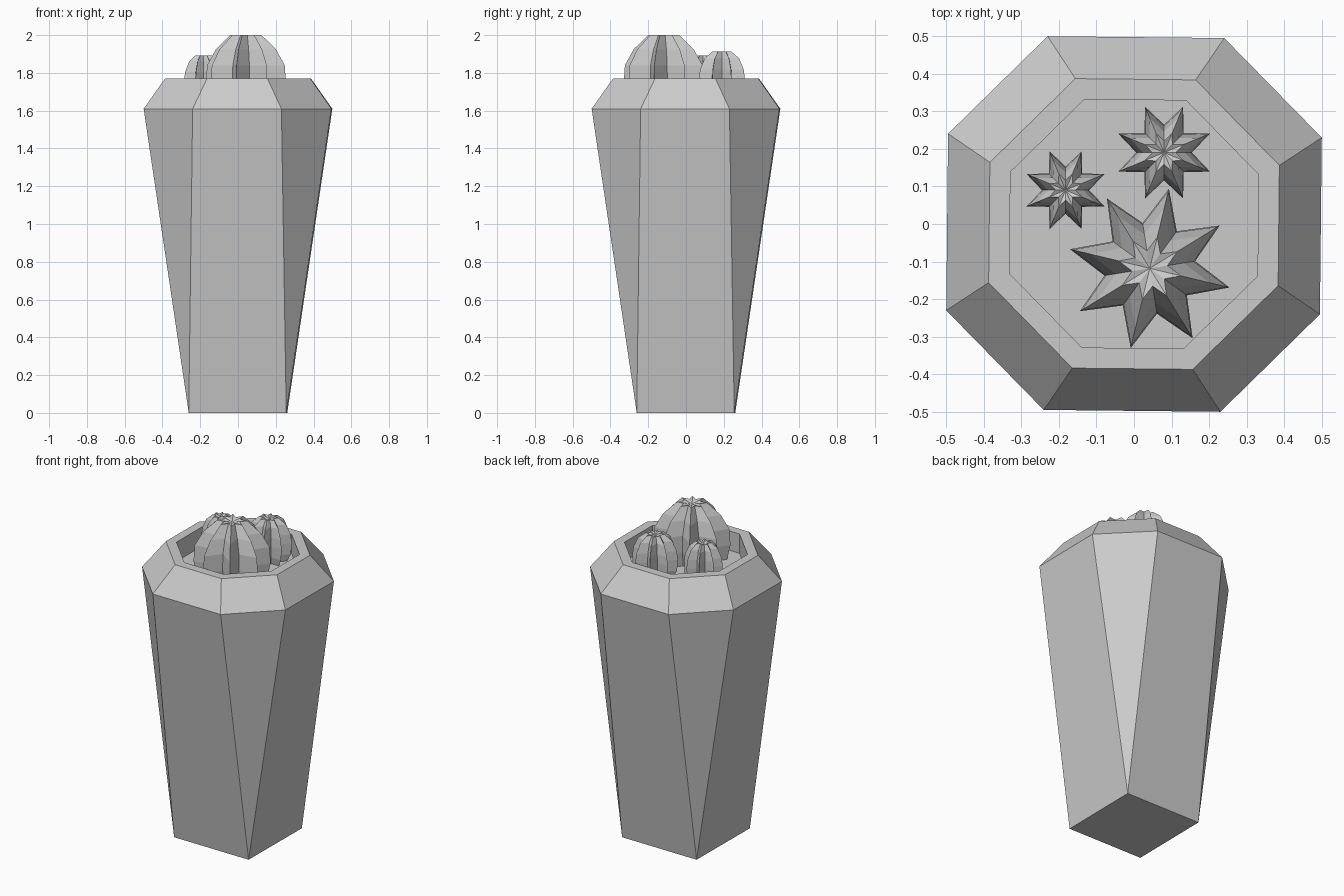
import bpy, bmesh, math

if "Cube" in bpy.data.objects:
    bpy.data.objects.remove(bpy.data.objects["Cube"], do_unlink=True)

grey = bpy.data.materials.new("plain grey")
grey.use_nodes = True
colour = (0.6, 0.6, 0.6, 1)
grey.diffuse_color = colour
grey.node_tree.nodes["Principled BSDF"].inputs["Base Color"].default_value = colour


def loft(name, rings, top_point=None, turn=0):
    """Skin a stack of closed rings, capping the bottom and the top."""
    bm = bmesh.new()
    loops = [[bm.verts.new(p) for p in ring] for ring in rings]
    for low, high in zip(loops, loops[1:]):
        for i in range(len(low)):
            j = (i + 1) % len(low)
            bm.faces.new((low[i], low[j], high[j], high[i]))
    bm.faces.new(loops[0][::-1])
    last = loops[-1]
    if top_point:
        tip = bm.verts.new(top_point)
        for i in range(len(last)):
            bm.faces.new((last[i], last[(i + 1) % len(last)], tip))
    else:
        bm.faces.new(last)
    bmesh.ops.remove_doubles(bm, verts=bm.verts[:], dist=0.0005)
    bmesh.ops.recalc_face_normals(bm, faces=bm.faces[:])
    mesh = bpy.data.meshes.new(name)
    bm.to_mesh(mesh)
    bm.free()
    mesh.materials.append(grey)
    obj = bpy.data.objects.new(name, mesh)
    obj.rotation_euler.z = math.radians(turn)
    bpy.context.collection.objects.link(obj)
    return obj


def octagon(half, flat, z):
    """Square of the given half width with its corners cut to leave flats."""
    ring = []
    for k in range(4):
        c, s = round(math.cos(k * math.pi / 2)), round(math.sin(k * math.pi / 2))
        for x, y in ((half, -flat), (half, flat)):
            ring.append((c * x - s * y, s * x + c * y, z))
    return ring


def cactus(name, x, y, radius, turn, profile, tip_z):
    """Eight-ribbed cactus; profile holds (share of radius, height)."""
    rings = []
    for share, z in profile:
        ring = []
        for i in range(16):
            r = radius * share * (1 if i % 2 == 0 else 0.56)
            a = math.radians(turn) + i * math.pi / 8
            ring.append((x + r * math.cos(a), y + r * math.sin(a), z))
        rings.append(ring)
    return loft(name, rings, (x, y, tip_z))


# Tapered pot: square foot, octagonal shoulder, rim and sunken soil
loft("pot", [
    octagon(0.258, 0.258, 0),
    octagon(0.497, 0.235, 1.61),
    octagon(0.385, 0.16, 1.77),
    octagon(0.33, 0.135, 1.77),
    octagon(0.33, 0.135, 1.65),
], turn=-0.6)

# Cacti growing from the soil
cactus("large_cactus", 0.042, -0.118, 0.218, -13.5,
       [(0.9, 1.64), (1, 1.74), (0.97, 1.84), (0.75, 1.925), (0.39, 2.0)], 1.988)

for name, x, y, radius, top in (("medium_cactus", 0.08, 0.19, 0.132, 1.912),
                                ("small_cactus", -0.182, 0.09, 0.112, 1.892)):
    height = top - 1.64
    profile = [(share, 1.64 + height * h) for share, h in
               ((0.75, 0), (0.96, 0.2), (1, 0.45), (0.95, 0.65), (0.75, 0.87), (0.42, 1))]
    cactus(name, x, y, radius, 22.5, profile, top - 0.012)
